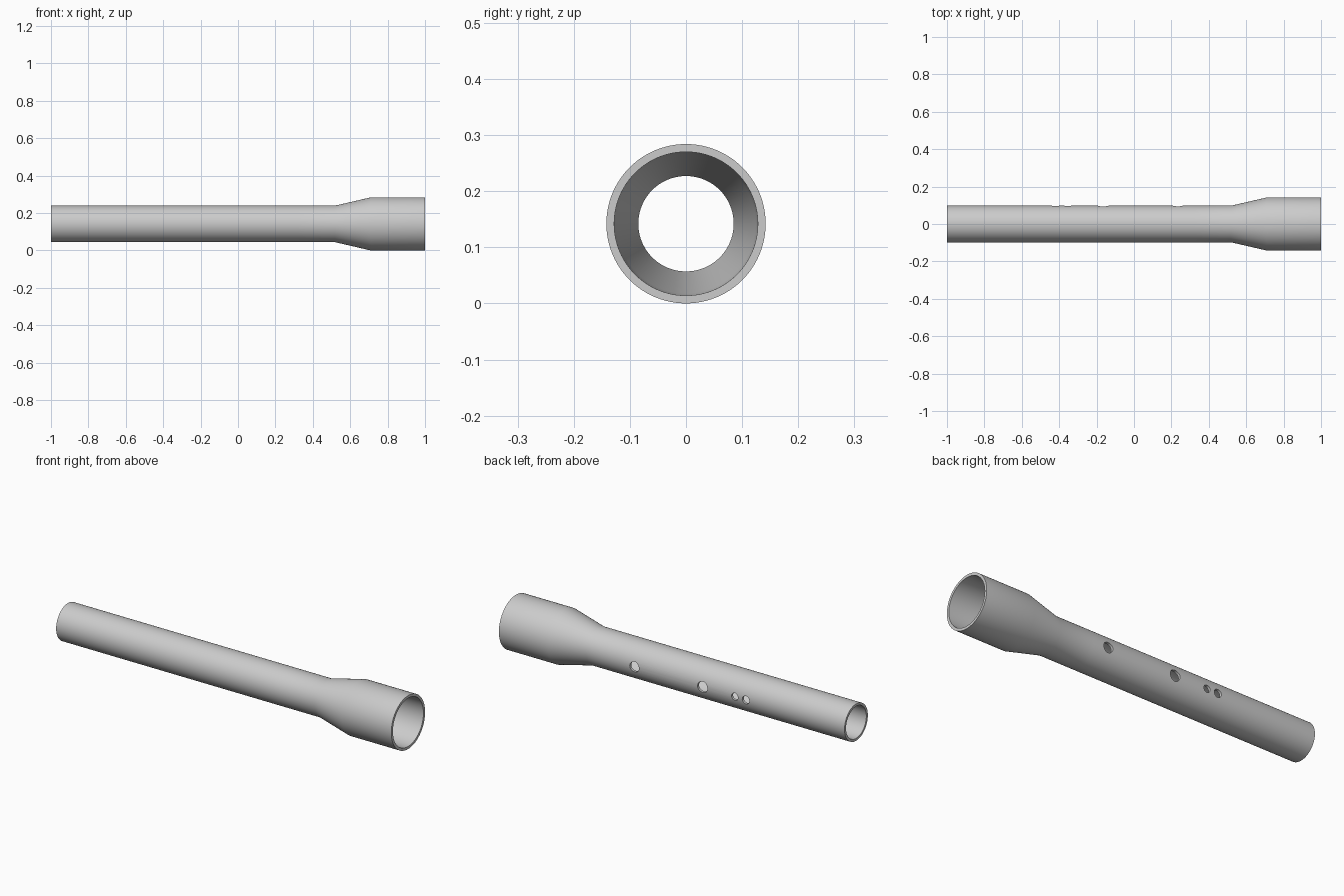
import bpy, bmesh, math
from mathutils import Matrix, Vector

cube = bpy.data.objects.get("Cube")
if cube:
    bpy.data.objects.remove(cube)

AXIS_Z = 0.142
SEGMENTS = 96

grey = bpy.data.materials.new("light_grey")
grey.use_nodes = True
grey.diffuse_color = (0.6, 0.6, 0.6, 1)
grey.node_tree.nodes["Principled BSDF"].inputs["Base Color"].default_value = (0.6, 0.6, 0.6, 1)


def make_object(name, bm):
    mesh = bpy.data.meshes.new(name)
    bm.to_mesh(mesh)
    bm.free()
    mesh.materials.append(grey)
    obj = bpy.data.objects.new(name, mesh)
    bpy.context.collection.objects.link(obj)
    return obj


# Hollow tube: closed wall profile (x, radius) revolved around the x axis
outer = [(-1, 0.098), (-0.5, 0.098), (0.32, 0.098), (0.52, 0.098), (0.71, 0.142), (1, 0.142)]
inner = [(1, 0.128), (0.71, 0.124), (0.52, 0.085), (0.32, 0.085), (-0.5, 0.085), (-1, 0.085)]
bm = bmesh.new()
rings = []
for x, r in outer + inner:
    angles = [2 * math.pi * i / SEGMENTS for i in range(SEGMENTS)]
    rings.append([bm.verts.new((x, r * math.cos(a), AXIS_Z + r * math.sin(a))) for a in angles])
for k, ring in enumerate(rings):
    following = rings[(k + 1) % len(rings)]
    for i in range(SEGMENTS):
        j = (i + 1) % SEGMENTS
        bm.faces.new((ring[i], ring[j], following[j], following[i]))
bmesh.ops.recalc_face_normals(bm, faces=bm.faces)
tube = make_object("tube", bm)

# Round holes through the back wall only
bm = bmesh.new()
for x, r in [(-0.42, 0.021), (-0.355, 0.019), (-0.165, 0.029), (0.235, 0.027)]:
    place = Matrix.Translation(Vector((x, 0.1, AXIS_Z))) @ Matrix.Rotation(math.pi / 2, 4, 'X')
    bmesh.ops.create_cone(bm, cap_ends=True, segments=32, radius1=r, radius2=r,
                          depth=0.1, matrix=place)
cutter = make_object("hole_cutter", bm)
cutter.hide_render = True

cut = tube.modifiers.new("holes", 'BOOLEAN')
cut.operation = 'DIFFERENCE'
cut.solver = 'EXACT'
cut.object = cutter

bpy.ops.object.select_all(action='DESELECT')
tube.select_set(True)
bpy.context.view_layer.objects.active = tube
bpy.ops.object.modifier_apply(modifier=cut.name)
bpy.data.objects.remove(cutter)
bpy.ops.object.shade_smooth_by_angle(angle=math.radians(30))
